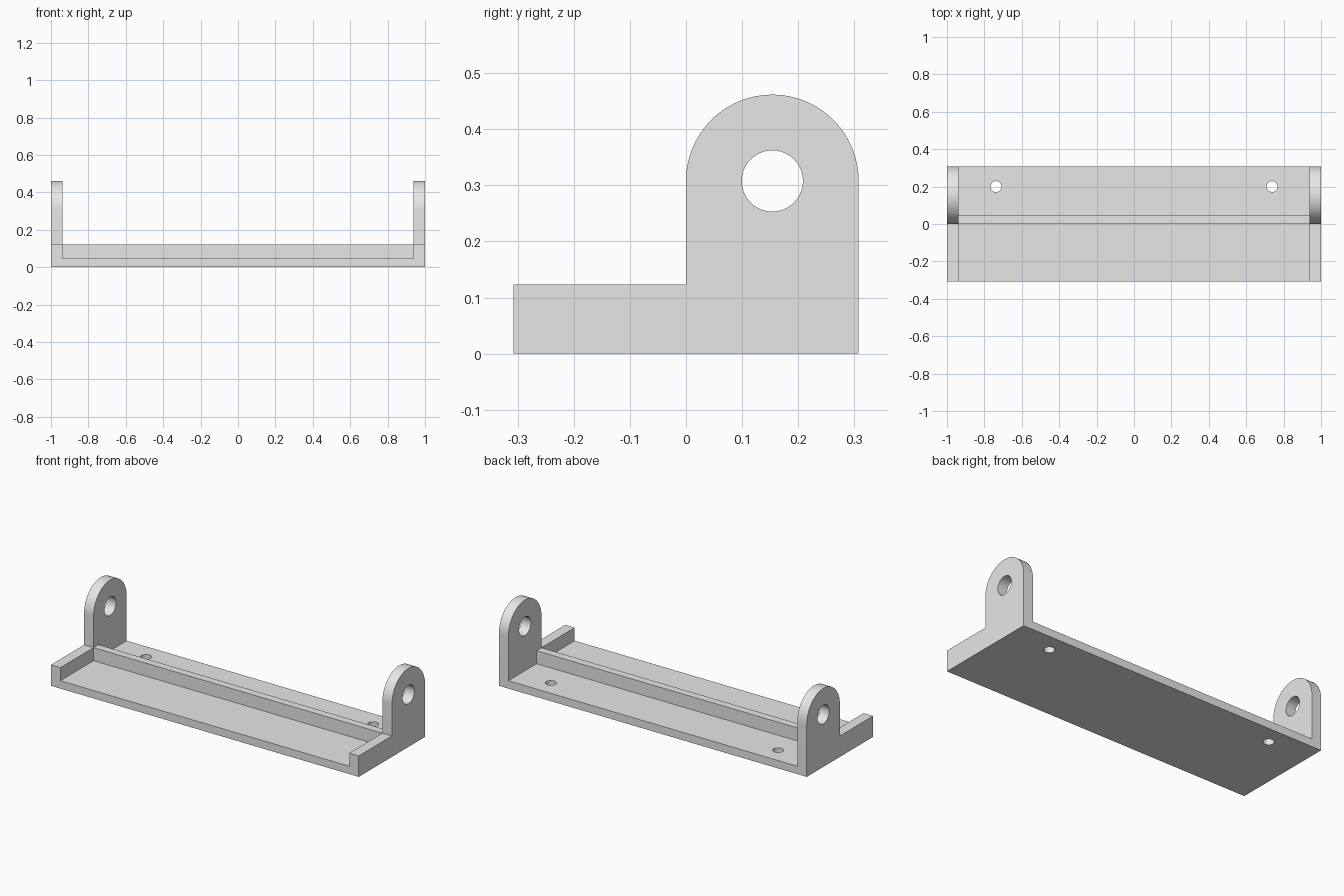
import bpy
from math import sin, cos, pi, radians
from mathutils import Vector

if "Cube" in bpy.data.objects:
    bpy.data.objects.remove(bpy.data.objects["Cube"], do_unlink=True)

DEPTH = 0.3077      # half depth of the bracket
WALL = 0.0615       # end wall thickness
FLOOR = 0.0462      # floor and rib thickness
LOW = 0.1231        # height of the low walls and the rib
R = DEPTH / 2       # ear radius

grey = bpy.data.materials.new("light grey")
grey.diffuse_color = (0.8, 0.8, 0.8, 1)
grey.use_nodes = True
grey.node_tree.nodes["Principled BSDF"].inputs["Base Color"].default_value = (0.8, 0.8, 0.8, 1)


def prism(name, outline, half_width):
    """Extrude a (y, z) outline along x, centred on x = 0."""
    n = len(outline)
    verts = [(x, y, z) for x in (-half_width, half_width) for y, z in outline]
    faces = [tuple(reversed(range(n))), tuple(range(n, 2 * n))]
    faces += [(i, (i + 1) % n, n + (i + 1) % n, n + i) for i in range(n)]
    mesh = bpy.data.meshes.new(name)
    mesh.from_pydata(verts, [], faces)
    mesh.materials.append(grey)
    obj = bpy.data.objects.new(name, mesh)
    bpy.context.collection.objects.link(obj)
    return obj


def drill(name, radius, length, location, rotation=(0, 0, 0)):
    bpy.ops.mesh.primitive_cylinder_add(vertices=64, radius=radius, depth=length,
                                        location=location, rotation=rotation)
    obj = bpy.context.object
    obj.name = name
    obj.data.materials.append(grey)
    return obj


def cut(target, cutter):
    cutter.hide_render = True
    mod = target.modifiers.new("cut", "BOOLEAN")
    mod.operation = "DIFFERENCE"
    mod.solver = "EXACT"
    mod.object = cutter
    bpy.context.view_layer.objects.active = target
    bpy.ops.object.modifier_apply(modifier=mod.name)
    bpy.data.objects.remove(cutter, do_unlink=True)


# Side profile: low front wall, then a round-topped ear at the back
arch = [(R + R * cos(pi * i / 48), DEPTH + R * sin(pi * i / 48)) for i in range(49)]
bracket = prism("mounting_bracket",
                [(-DEPTH, 0), (DEPTH, 0)] + arch + [(0, LOW), (-DEPTH, LOW)], 1)

# Hollow between the end walls, leaving the floor and the long rib
e = 0.0004
pocket = prism("pocket_cutter",
               [(-0.5, FLOOR), (e, FLOOR), (e, LOW - e), (FLOOR, LOW - e),
                (FLOOR, FLOOR), (0.5, FLOOR), (0.5, 0.7), (-0.5, 0.7)], 1 - WALL)
cut(bracket, pocket)

# Pivot hole through both ears, screw holes through the floor
cut(bracket, drill("pivot_cutter", 0.0545, 3, (0, R, DEPTH), (0, pi / 2, 0)))
for side in (-1, 1):
    cut(bracket, drill("screw_cutter", 0.0292, 0.15, (side * 0.738, 0.2, 0.03)))

# Smooth the arches and bores, keep the corners sharp
bpy.ops.object.select_all(action="DESELECT")
bracket.select_set(True)
bpy.context.view_layer.objects.active = bracket
bpy.ops.object.shade_smooth_by_angle(angle=radians(30))
